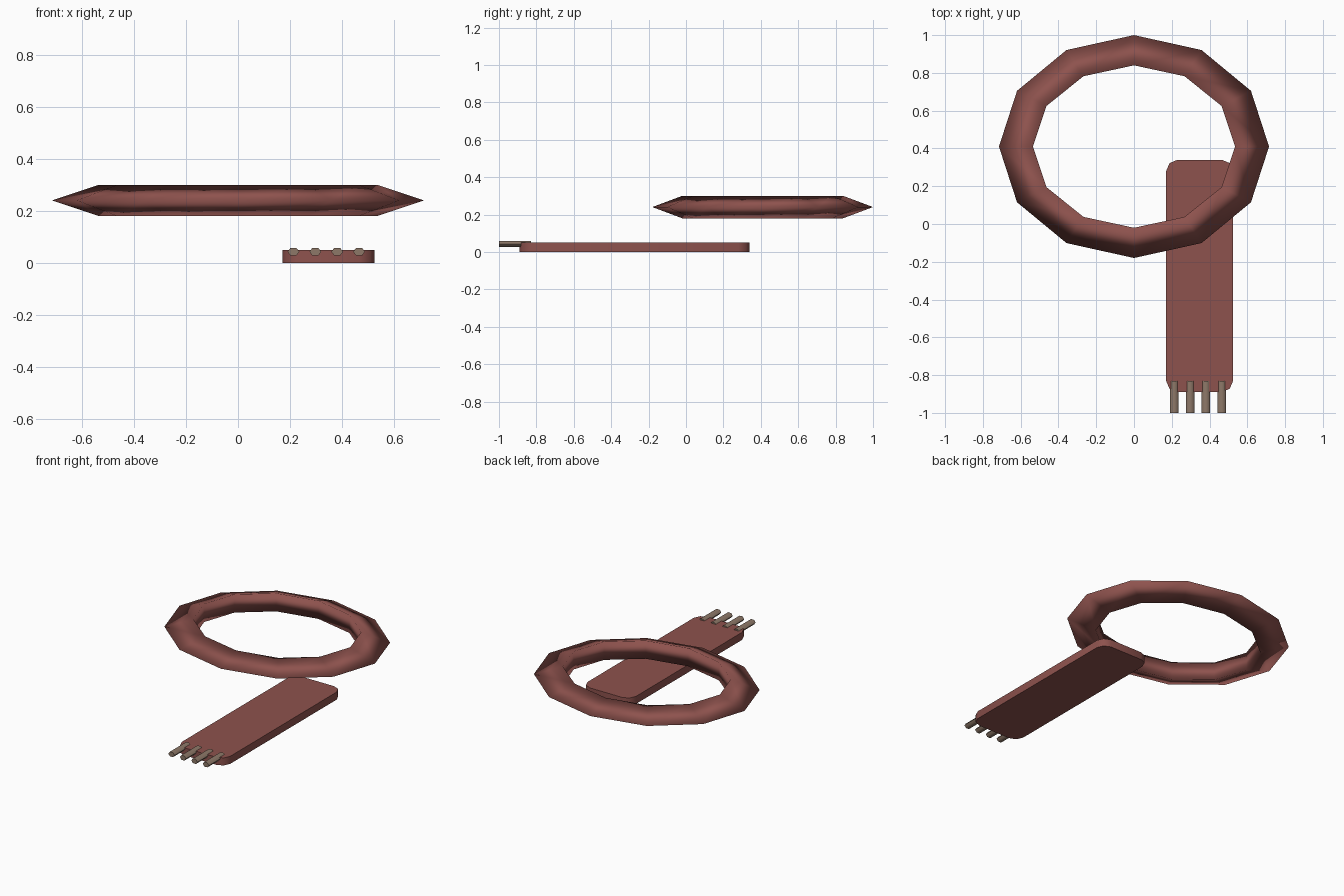
import bpy, bmesh, math

if "Cube" in bpy.data.objects:
    bpy.data.objects.remove(bpy.data.objects["Cube"])


def material(name, rgb):
    m = bpy.data.materials.new(name)
    m.diffuse_color = (*rgb, 1)
    m.use_nodes = True
    m.node_tree.nodes["Principled BSDF"].inputs["Base Color"].default_value = m.diffuse_color
    return m


RED = material("red_brown", (0.27, 0.085, 0.075))
METAL = material("dull_metal", (0.27, 0.19, 0.14))


def finish(name, bm, mat, angle):
    bmesh.ops.recalc_face_normals(bm, faces=bm.faces)
    me = bpy.data.meshes.new(name)
    bm.to_mesh(me)
    bm.free()
    ob = bpy.data.objects.new(name, me)
    bpy.context.collection.objects.link(ob)
    me.materials.append(mat)
    bpy.ops.object.select_all(action='DESELECT')
    ob.select_set(True)
    bpy.context.view_layer.objects.active = ob
    bpy.ops.object.shade_smooth_by_angle(angle=math.radians(angle))
    return ob


def prism(name, points, offset, mat, angle):
    """Extrude a closed outline along the offset vector."""
    bm = bmesh.new()
    face = bm.faces.new([bm.verts.new(p) for p in points])
    ext = bmesh.ops.extrude_face_region(bm, geom=[face], use_keep_orig=True)
    verts = [g for g in ext["geom"] if isinstance(g, bmesh.types.BMVert)]
    bmesh.ops.translate(bm, verts=verts, vec=offset)
    return finish(name, bm, mat, angle)


# Key ring: twelve-sided oval loop with a three-sided section
bm = bmesh.new()
section = [(0.715, 0.59, 0.24), (0.535, 0.43, 0.30), (0.535, 0.43, 0.18)]
N = 12
loops = []
for i in range(N):
    a = 2 * math.pi * i / N
    loops.append([bm.verts.new((rx * math.cos(a), 0.41 + ry * math.sin(a), z))
                  for rx, ry, z in section])
for i in range(N):
    p, q = loops[i], loops[(i + 1) % N]
    for j in range(3):
        k = (j + 1) % 3
        bm.faces.new((p[j], q[j], q[k], p[k]))
finish("ring", bm, RED, 180)

# Flat body with two-step rounded corners
cx, cy, hx, hy = 0.3475, -0.275, 0.1775, 0.615
corner = [(0, 0.06), (0.018, 0.018), (0.06, 0)]
outline = []
for sx, sy in ((1, 1), (-1, 1), (-1, -1), (1, -1)):
    steps = corner if sx * sy > 0 else corner[::-1]
    outline += [(cx + sx * (hx - dx), cy + sy * (hy - dy), 0) for dx, dy in steps]
prism("body", outline, (0, 0, 0.05), RED, 50)

# Row of contact pins at the front end
for i in range(4):
    x = 0.213 + i * 0.084
    hexagon = [(x + 0.0225 * math.cos(math.pi * k / 3), -1,
                0.043 + 0.0175 * math.sin(math.pi * k / 3)) for k in range(6)]
    prism(f"pin_{i + 1}", hexagon, (0, 0.17, 0), METAL, 65)
